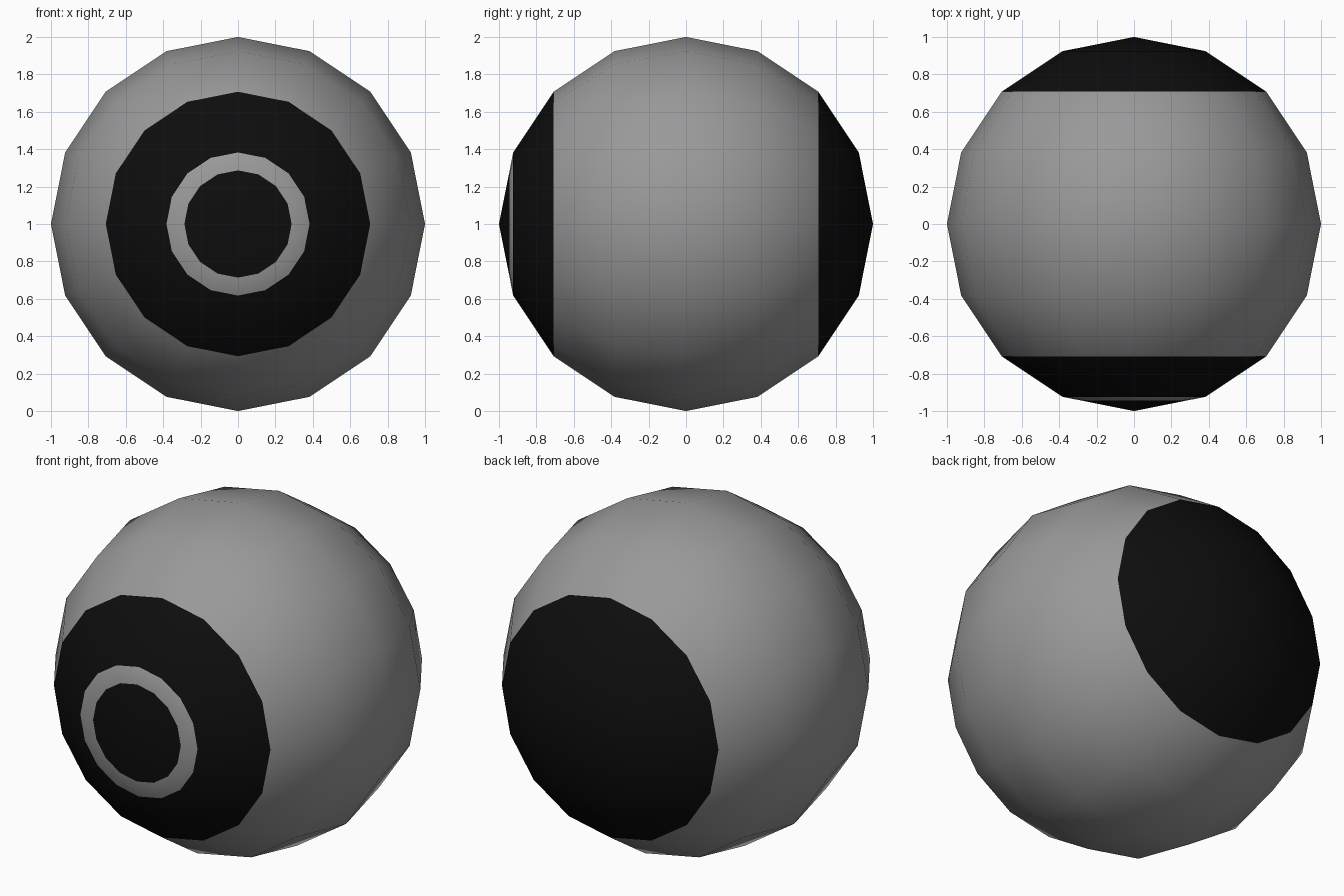
import bpy, bmesh, math
from mathutils import Matrix

if "Cube" in bpy.data.objects:
    bpy.data.objects.remove(bpy.data.objects["Cube"])


def make_material(name, value):
    mat = bpy.data.materials.new(name)
    mat.use_nodes = True
    colour = (value, value, value, 1)
    mat.diffuse_color = colour
    mat.node_tree.nodes["Principled BSDF"].inputs["Base Color"].default_value = colour
    return mat


grey = make_material("grey", 0.32)
black = make_material("black", 0.004)

# Low-poly ball with its poles at front and back
bm = bmesh.new()
bmesh.ops.create_uvsphere(bm, u_segments=16, v_segments=8, radius=1)
bmesh.ops.rotate(bm, verts=bm.verts, matrix=Matrix.Rotation(math.pi / 2, 3, 'X'))

# Cut the front cap to leave a thin ring around the pupil
bmesh.ops.bisect_plane(bm, geom=bm.verts[:] + bm.edges[:] + bm.faces[:],
                       plane_co=(0, -0.943, 0), plane_no=(0, 1, 0))
bmesh.ops.translate(bm, verts=bm.verts, vec=(0, 0, 1))

# Dark patches front and back, grey body and grey front ring
for face in bm.faces:
    y = face.calc_center_median().y
    in_ring = -0.943 < y < -0.924
    face.material_index = 1 if abs(y) > 0.71 and not in_ring else 0
    face.smooth = True

mesh = bpy.data.meshes.new("eyeball")
bm.to_mesh(mesh)
bm.free()
mesh.materials.append(grey)
mesh.materials.append(black)
eyeball = bpy.data.objects.new("eyeball", mesh)
bpy.context.collection.objects.link(eyeball)
